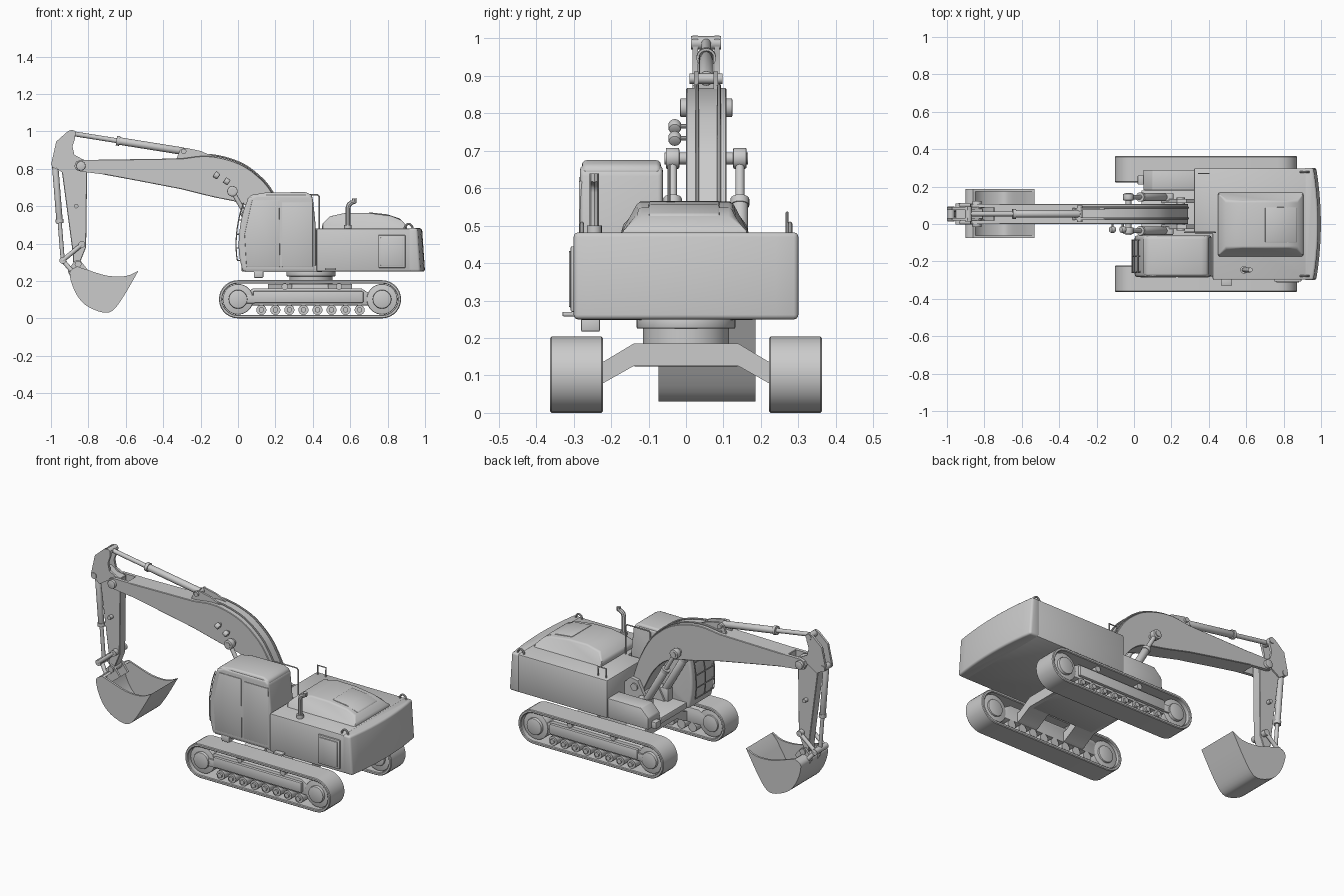
import bpy, bmesh, math
from mathutils import Vector, Matrix


def finish(name, bm, bevel=0.0, seg=2):
    bmesh.ops.recalc_face_normals(bm, faces=bm.faces)
    me = bpy.data.meshes.new(name)
    bm.to_mesh(me)
    bm.free()
    ob = bpy.data.objects.new(name, me)
    bpy.context.collection.objects.link(ob)
    if bevel:
        m = ob.modifiers.new("bevel", 'BEVEL')
        m.width, m.segments, m.limit_method = bevel, seg, 'ANGLE'
        m.angle_limit = math.radians(35)
    return ob


def prism(name, pts, a, b, axis='y', bevel=0.0, seg=2):
    """Extrude a 2D profile from a to b along one axis."""
    put = {'x': lambda p, t: (t, p[0], p[1]), 'y': lambda p, t: (p[0], t, p[1]),
           'z': lambda p, t: (p[0], p[1], t)}[axis]
    bm = bmesh.new()
    lo = [bm.verts.new(put(p, a)) for p in pts]
    hi = [bm.verts.new(put(p, b)) for p in pts]
    bm.faces.new(lo)
    bm.faces.new(hi[::-1])
    n = len(pts)
    for i in range(n):
        j = (i + 1) % n
        bm.faces.new((lo[i], lo[j], hi[j], hi[i]))
    return finish(name, bm, bevel, seg)


def box(name, x, y, z, bevel=0.0):
    return prism(name, [(x[0], y[0]), (x[1], y[0]), (x[1], y[1]), (x[0], y[1])], z[0], z[1], 'z', bevel)


def rod(name, p, q, r, sides=20, bevel=0.0):
    p, q = Vector(p), Vector(q)
    d = q - p
    mat = Matrix.Translation((p + q) / 2) @ d.to_track_quat('Z', 'Y').to_matrix().to_4x4()
    bm = bmesh.new()
    bmesh.ops.create_cone(bm, cap_ends=True, segments=sides, radius1=r, radius2=r, depth=d.length, matrix=mat)
    return finish(name, bm, bevel)


def pipe(name, pts, r):
    cu = bpy.data.curves.new(name, 'CURVE')
    cu.dimensions, cu.bevel_depth, cu.bevel_resolution, cu.use_fill_caps = '3D', r, 2, True
    s = cu.splines.new('POLY')
    s.points.add(len(pts) - 1)
    for sp, p in zip(s.points, pts):
        sp.co = (*p, 1)
    ob = bpy.data.objects.new(name, cu)
    bpy.context.collection.objects.link(ob)
    return ob


def smooth(pts, k=5):
    """Catmull-Rom interpolation of an open 2D line."""
    v = [Vector(p) for p in pts]
    v = [2 * v[0] - v[1]] + v + [2 * v[-1] - v[-2]]
    out = []
    for a, b, c, d in zip(v, v[1:], v[2:], v[3:]):
        for i in range(k):
            t = i / k
            out.append(0.5 * (2 * b + (c - a) * t + (2 * a - 5 * b + 4 * c - d) * t * t + (3 * b - a - 3 * c + d) * t ** 3))
    return [tuple(p) for p in out] + [tuple(pts[-1])]


def stadium(r, n=14):
    right = [(0.77 + r * math.sin(math.pi * i / n), 0.102 - r * math.cos(math.pi * i / n)) for i in range(n + 1)]
    left = [(-r * math.sin(math.pi * i / n), 0.102 + r * math.cos(math.pi * i / n)) for i in range(n + 1)]
    return right + left


# Tracks: belt, side frame, wheels and rollers on both sides
for s, tag in ((-1, "right"), (1, "left")):
    bm = bmesh.new()
    loops = [[bm.verts.new((x, s * y, z)) for x, z in stadium(r)]
             for r, y in ((0.102, 0.222), (0.102, 0.363), (0.084, 0.363), (0.084, 0.222))]
    n = len(loops[0])
    for a, b in zip(loops, loops[1:] + loops[:1]):
        for i in range(n):
            j = (i + 1) % n
            bm.faces.new((a[i], a[j], b[j], b[i]))
    finish(f"track_belt_{tag}", bm, 0.004, 1)
    prism(f"track_frame_{tag}", [(0.04, 0.07), (0.70, 0.07), (0.70, 0.135), (0.66, 0.16), (0.08, 0.16), (0.04, 0.135)],
          s * 0.24, s * 0.335, bevel=0.004)
    box(f"track_frame_ledge_{tag}", (0.08, 0.67), sorted((s * 0.33, s * 0.352)), (0.083, 0.145), 0.006)
    for x, r, part in ((0.0, 0.082, "idler"), (0.77, 0.082, "sprocket")):
        rod(f"{part}_{tag}", (x, s * 0.24, 0.102), (x, s * 0.34, 0.102), r, 32, 0.006)
        rod(f"{part}_hub_{tag}", (x, s * 0.23, 0.102), (x, s * 0.358, 0.102), 0.05, 28, 0.006)
    box(f"idler_yoke_{tag}", (-0.01, 0.09), sorted((s * 0.33, s * 0.35)), (0.08, 0.125), 0.004)
    for i in range(8):
        x = 0.125 + i * 0.075
        rod(f"roller_{tag}_{i}", (x, s * 0.24, 0.045), (x, s * 0.345, 0.045), 0.027, 16)
        rod(f"roller_cap_{tag}_{i}", (x, s * 0.34, 0.045), (x, s * 0.356, 0.045), 0.014, 12)
    for i, x in enumerate((0.25, 0.54)):
        rod(f"carrier_roller_{tag}_{i}", (x, s * 0.25, 0.17), (x, s * 0.345, 0.17), 0.017, 16)

# Undercarriage beams and turntable
leg = [(-.25, .07), (-.22, .08), (-.14, .125), (.14, .125), (.22, .08), (.25, .07),
       (.25, .13), (.22, .137), (.14, .185), (-.14, .185), (-.22, .137), (-.25, .13)]
for x, tag in ((0.16, "front"), (0.48, "rear")):
    prism(f"undercarriage_leg_{tag}", leg, x, x + 0.13, 'x')
box("undercarriage_centre", (0.18, 0.59), (-0.14, 0.14), (0.124, 0.184), 0.004)
rod("turntable_ring", (0.39, 0, 0.18), (0.39, 0, 0.23), 0.115, 48)
rod("turntable_flange", (0.39, 0, 0.225), (0.39, 0, 0.255), 0.132, 48, 0.004)

# Upper body and curved counterweight
box("deck", (0.04, 0.45), (-0.28, 0.18), (0.248, 0.285), 0.004)
prism("engine_body", [(0.42, -0.298), (0.93, -0.298), (0.93, 0.298), (0.32, 0.298), (0.32, -0.05), (0.42, -0.05)],
      0.25, 0.48, 'z', 0.008)
arc = [(0.975 + 0.025 * (1 - (i / 5) ** 2), 0.3 * i / 5) for i in range(-5, 6)]
cw = prism("counterweight", [(0.91, -0.3)] + arc + [(0.91, 0.3)], 0.25, 0.482, 'z', 0.012, 3)
for v in cw.data.vertices:
    if v.co.z > 0.4 and v.co.x > 0.95:
        v.co.x -= 0.016
prism("side_toolbox", [(0.05, 0.25), (0.33, 0.25), (0.33, 0.37), (0.10, 0.37), (0.05, 0.32)], 0.18, 0.29, bevel=0.006)
box("toolbox_step", (0.02, 0.06), (0.21, 0.26), (0.25, 0.29), 0.004)
box("side_door_frame", (0.75, 0.895), (-0.308, -0.29), (0.27, 0.445), 0.004)
box("side_door_panel", (0.762, 0.883), (-0.313, -0.30), (0.282, 0.433), 0.004)
box("cab_step", (0.085, 0.135), (-0.28, -0.23), (0.217, 0.255), 0.004)
box("body_step", (0.465, 0.525), (-0.33, -0.28), (0.258, 0.27), 0.003)

# Engine hood with narrowed top, rear vent, exhaust and lifting lugs
hood = prism("engine_hood", [(.45, .47), (.45, .505), (.49, .545), (.58, .565), (.70, .563), (.82, .548), (.875, .525),
                             (.905, .49), (.905, .47)], -0.174, 0.168, bevel=0.014, seg=3)
for v in hood.data.vertices:
    if v.co.z > 0.515:
        v.co.y = v.co.y * 0.74
prism("hood_vent", [(.70, .50), (.70, .567), (.80, .556), (.87, .532), (.88, .50)], -0.10, 0.09, bevel=0.006)
pipe("exhaust", [(.588, -.245, .47), (.588, -.245, .59), (.593, -.245, .607), (.605, -.245, .618), (.622, -.245, .624),
                 (.622, -.245, .64)], 0.013)
rod("exhaust_collar", (.588, -.245, .475), (.588, -.245, .50), 0.02)
for y in (-0.278, 0.278):
    pipe(f"lifting_lug_{'right' if y < 0 else 'left'}",
         [(0.89 + 0.022 * (1 - math.cos(t)), y, 0.475 + 0.03 * math.sin(t)) for t in [math.pi * i / 8 for i in range(9)]], 0.006)
pipe("deck_handrail", [(.27, -.045, .48), (.27, -.045, .65), (.28, -.045, .66), (.427, -.045, .66), (.435, -.045, .65),
                       (.435, -.045, .475)], 0.004)
pipe("left_handrail", [(.345, .27, .475), (.345, .27, .535), (.40, .27, .535), (.40, .27, .475)], 0.004)

# Cab, roof, door and window guard
front = smooth([(0.025, 0.25), (0.006, 0.34), (0.006, 0.45), (0.025, 0.56), (0.055, 0.645)], 3)
prism("cab", front + [(0.10, 0.662), (0.38, 0.662), (0.40, 0.645), (0.415, 0.50), (0.415, 0.25)], -0.283, -0.062,
      bevel=0.022, seg=4)
prism("cab_roof", [(0.045, 0.635), (0.07, 0.66), (0.15, 0.673), (0.36, 0.675), (0.395, 0.66), (0.40, 0.635)],
      -0.278, -0.067, bevel=0.014, seg=3)
prism("cab_door", [(0.045, 0.275), (0.035, 0.45), (0.075, 0.63), (0.22, 0.63), (0.225, 0.275)], -0.286, -0.275, bevel=0.003)
box("cab_rear_panel", (0.235, 0.40), (-0.286, -0.275), (0.275, 0.62), 0.003)
guard = [(x - 0.014, z) for x, z in front[2:-1]]
for i in range(3):
    y = -0.26 + i * 0.0875
    pipe(f"guard_upright_{i}", [(x, y, z) for x, z in guard], 0.003)
for i, (x, z) in enumerate(guard[::2]):
    pipe(f"guard_bar_{i}", [(x, -0.26, z), (x, -0.085, z)], 0.003)
    pipe(f"guard_mount_{i}", [(x, -0.26, z), (x + 0.03, -0.25, z)], 0.003)

# Boom: curved main box, forked tip, foot brackets
top = smooth([(-0.30, 0.855), (-0.18, 0.868), (-0.08, 0.855), (0.02, 0.82), (0.10, 0.765), (0.17, 0.69), (0.24, 0.56), (0.29, 0.41)])
low = smooth([(0.22, 0.36), (0.15, 0.50), (0.08, 0.58), (0.0, 0.62), (-0.13, 0.648), (-0.30, 0.69)])
prism("boom", [(-0.75, 0.848)] + top + [(0.27, 0.36)] + low + [(-0.55, 0.738), (-0.75, 0.775)], 0.0, 0.108, bevel=0.003, seg=1)
tip = [(-0.72, 0.848), (-0.84, 0.848), (-0.865, 0.838), (-0.875, 0.815), (-0.865, 0.793), (-0.84, 0.785), (-0.72, 0.77)]
for y, tag in ((0.0, "right"), (0.088, "left")):
    prism(f"boom_fork_{tag}", tip, y, y + 0.02)
    yb = -0.026 if y == 0 else 0.112
    prism(f"boom_foot_bracket_{tag}", [(0.14, 0.27), (0.33, 0.27), (0.33, 0.40), (0.28, 0.45), (0.23, 0.44)], yb, yb + 0.022)
    yc = -0.036 if y == 0 else 0.144
    # Boom lift cylinders
    a, b = Vector((-0.03, yc, 0.68)), Vector((0.17, yc, 0.33))
    rod(f"lift_rod_{tag}", a, b, 0.012)
    rod(f"lift_barrel_{tag}", a.lerp(b, 0.33), b, 0.022, 24, 0.003)
    rod(f"lift_gland_{tag}", a.lerp(b, 0.31), a.lerp(b, 0.36), 0.025, 24)
    rod(f"lift_eye_{tag}", a - Vector((0, 0.018, 0)), a + Vector((0, 0.018, 0)), 0.028, 24, 0.004)
    box(f"lift_bracket_{tag}", (0.13, 0.21), (yc - 0.022, yc + 0.022), (0.27, 0.36), 0.004)
    pipe(f"boom_hose_{tag}", [(x, 0.054 + (0.034 if y else -0.024), z + 0.007) for x, z in top], 0.005)
rod("lift_pin", (-0.03, -0.058, 0.68), (-0.03, 0.166, 0.68), 0.016)
rod("boom_foot_pin", (0.25, -0.035, 0.40), (0.25, 0.143, 0.40), 0.022)
rod("boom_tip_pin", (-0.84, -0.016, 0.815), (-0.84, 0.124, 0.815), 0.025, 24, 0.004)
for i, (x, z) in enumerate(((-0.115, 0.765), (-0.06, 0.733))):
    rod(f"work_light_{i}", (x - 0.012, -0.03, z + 0.008), (x + 0.012, -0.03, z - 0.008), 0.017, 20, 0.006)
    rod(f"work_light_arm_{i}", (x, -0.03, z), (x, 0.01, z), 0.006, 10)

# Stick cylinder and its bracket
for y, tag in ((0.022, "right"), (0.074, "left")):
    prism(f"stick_cylinder_bracket_{tag}", [(-0.33, 0.85), (-0.31, 0.90), (-0.28, 0.912), (-0.20, 0.895), (-0.12, 0.86)], y, y + 0.012)
a, b = Vector((-0.29, 0.054, 0.893)), Vector((-0.885, 0.054, 0.988))
rod("stick_cylinder_barrel", a, a.lerp(b, 0.60), 0.02, 24, 0.003)
rod("stick_cylinder_gland", a.lerp(b, 0.575), a.lerp(b, 0.605), 0.026, 24)
rod("stick_cylinder_rod", a, b, 0.013)
rod("stick_cylinder_pin", (a.x, 0.01, a.z), (a.x, 0.098, a.z), 0.014)
rod("stick_head_pin", (b.x, 0.014, b.z), (b.x, 0.094, b.z), 0.018)

# Stick: tapered box with twin head plates
prism("stick", [(-0.955, 0.87), (-0.90, 0.885), (-0.86, 0.855), (-0.806, 0.845), (-0.812, 0.38), (-0.85, 0.285), (-0.88, 0.29),
                (-0.885, 0.36), (-0.945, 0.81)], 0.026, 0.082, bevel=0.003, seg=1)
head = [(-0.91, 1.0), (-0.89, 1.008), (-0.868, 0.998), (-0.872, 0.96), (-0.885, 0.92), (-0.875, 0.875), (-0.83, 0.85),
        (-0.94, 0.78), (-0.975, 0.805), (-1.0, 0.82), (-0.972, 0.945)]
for y, tag in ((0.018, "right"), (0.076, "left")):
    prism(f"stick_head_plate_{tag}", head, y, y + 0.014)

# Bucket cylinder and linkage
a, b = Vector((-0.978, 0.054, 0.82)), Vector((-0.937, 0.054, 0.31))
rod("bucket_cylinder_barrel", a, a.lerp(b, 0.6), 0.017, 24, 0.003)
rod("bucket_cylinder_gland", a.lerp(b, 0.57), a.lerp(b, 0.61), 0.021, 24)
rod("bucket_cylinder_rod", a, b, 0.011)
rod("bucket_cylinder_pin", (a.x, 0.014, a.z), (a.x, 0.094, a.z), 0.018)
rod("linkage_pin", (b.x, -0.002, b.z), (b.x, 0.11, b.z), 0.018)
rod("stick_link_pin", (-0.835, -0.002, 0.395), (-0.835, 0.11, 0.395), 0.018)
rod("bucket_hinge_pin", (-0.855, 0.0, 0.29), (-0.855, 0.108, 0.29), 0.018)
for y, tag in ((0.008, "right"), (0.10, "left")):
    rod(f"stick_link_{tag}", (b.x, y, b.z), (-0.835, y, 0.395), 0.012, 12)
    rod(f"bucket_link_{tag}", (b.x, y + (0.02 if y < 0.05 else -0.02), b.z), (-0.89, y, 0.255), 0.012, 12)
rod("stick_hose_clamp", (-0.865, 0.0, 0.60), (-0.865, 0.108, 0.60), 0.012, 12)

# Bucket: thick curved shell, side plates, hinge ears
shell = smooth([(-0.86, 0.278), (-0.90, 0.245), (-0.875, 0.15), (-0.82, 0.075), (-0.73, 0.033), (-0.67, 0.042), (-0.61, 0.12),
                (-0.532, 0.255)], 4)
centre = Vector((-0.72, 0.20))
inner = [tuple(Vector(p) + (centre - Vector(p)).normalized() * 0.014) for p in shell[:-1]]
prism("bucket_shell", shell + inner[::-1], -0.07, 0.182)
rim = smooth([(-0.532, 0.255), (-0.60, 0.226), (-0.70, 0.228), (-0.80, 0.258), (-0.86, 0.278)], 3)
for y, tag in ((-0.074, "right"), (0.174, "left")):
    prism(f"bucket_side_{tag}", shell + rim[1:-1], y, y + 0.012)
for y, tag in ((0.01, "right"), (0.086, "left")):
    prism(f"bucket_ear_{tag}", [(-0.91, 0.25), (-0.895, 0.28), (-0.865, 0.312), (-0.84, 0.306), (-0.80, 0.255), (-0.88, 0.19)],
          y, y + 0.014)

# Convert pipes to mesh and shade smooth by angle
bpy.ops.object.select_all(action='DESELECT')
for ob in bpy.context.scene.objects:
    ob.select_set(True)
    if ob.type == 'CURVE':
        bpy.context.view_layer.objects.active = ob
bpy.ops.object.convert(target='MESH')
bpy.ops.object.shade_smooth_by_angle(angle=math.radians(32))
